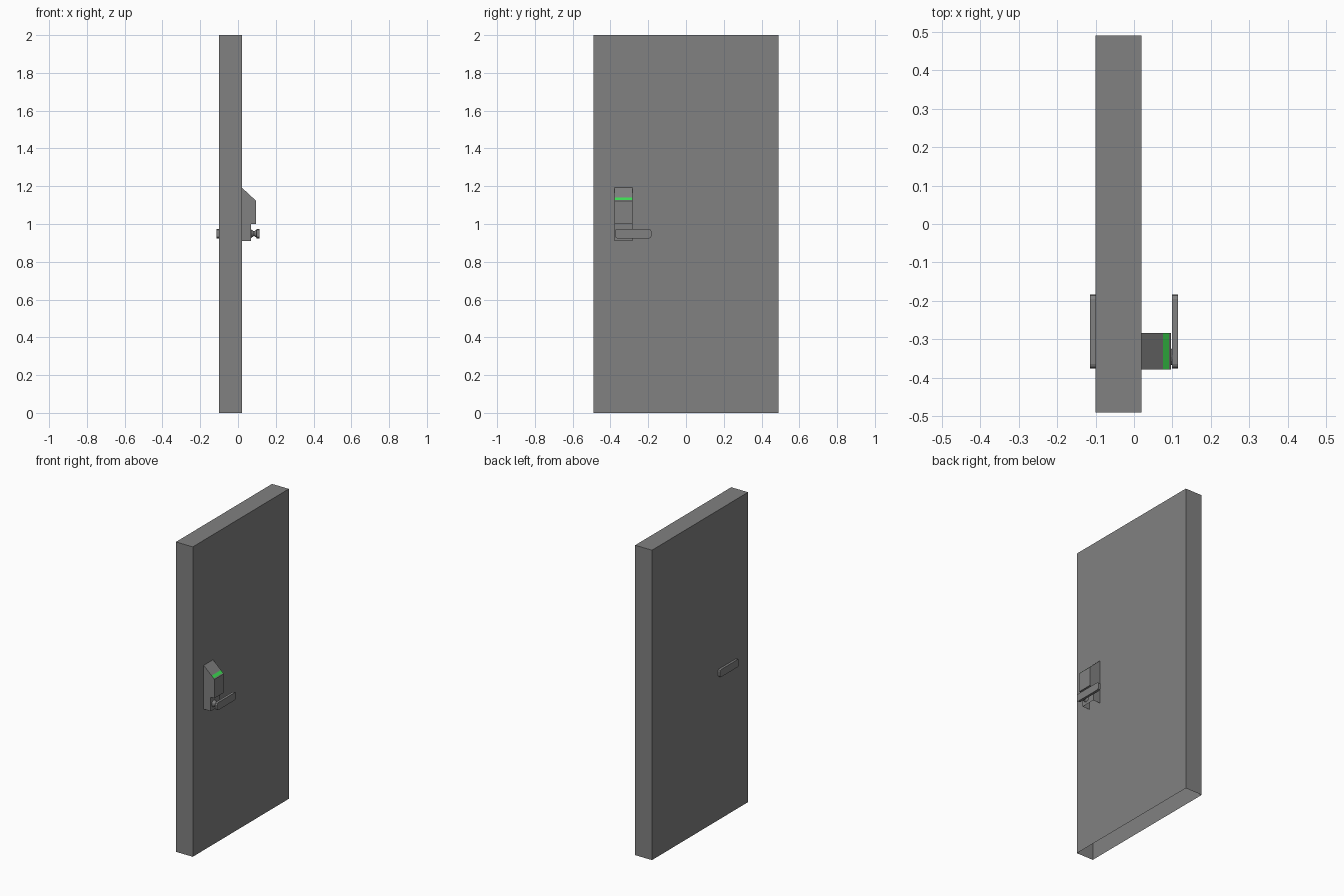
import bpy, bmesh, math
from mathutils import Matrix

if "Cube" in bpy.data.objects:
    bpy.data.objects.remove(bpy.data.objects["Cube"])


def material(name, rgb):
    m = bpy.data.materials.new(name)
    m.diffuse_color = (*rgb, 1.0)
    m.use_nodes = True
    m.node_tree.nodes["Principled BSDF"].inputs["Base Color"].default_value = m.diffuse_color
    return m


grey = material("door grey", (0.22, 0.22, 0.22))
green = material("indicator green", (0.05, 0.75, 0.09))


def finish(bm, name, mats):
    me = bpy.data.meshes.new(name)
    bm.to_mesh(me)
    bm.free()
    for m in mats:
        me.materials.append(m)
    ob = bpy.data.objects.new(name, me)
    bpy.context.collection.objects.link(ob)
    return ob


def box(lo, hi):
    bm = bmesh.new()
    bmesh.ops.create_cube(bm, size=1)
    for v in bm.verts:
        for i in range(3):
            v.co[i] = lo[i] if v.co[i] < 0 else hi[i]
    return bm


def delete_faces(bm, test):
    faces = [f for f in bm.faces if test(f)]
    bmesh.ops.delete(bm, geom=faces, context='FACES')


# Door slab, open underneath
bm = box((-0.1, -0.49, 0), (0.02, 0.49, 2))
delete_faces(bm, lambda f: f.normal.z < -0.9)
finish(bm, "door_slab", [grey])

# Lock housing: side profile in x/z, extruded across y
profile = [(0.02, 0.91), (0.07, 0.91), (0.07, 1.0), (0.096, 1.0), (0.096, 1.122),
           (0.091, 1.127), (0.076, 1.141), (0.02, 1.193)]
bm = bmesh.new()
cap = bm.faces.new([bm.verts.new((x, -0.378, z)) for x, z in profile])
ext = bmesh.ops.extrude_face_region(bm, geom=[cap], use_keep_orig=True)
for v in ext["geom"]:
    if isinstance(v, bmesh.types.BMVert):
        v.co.y = -0.283
bmesh.ops.recalc_face_normals(bm, faces=bm.faces)
# Green indicator strip on the sloped face
for f in bm.faces:
    c = f.calc_center_median()
    if f.normal.z > 0.3 and 0.077 < c.x < 0.09:
        f.material_index = 1
delete_faces(bm, lambda f: f.normal.x < -0.9 or
             (f.normal.z < -0.9 and f.calc_center_median().z < 0.92))
finish(bm, "lock_housing", [grey, green])


# Levers on both sides, with rounded corners
def lever(name, x0, x1):
    bm = box((x0, -0.376, 0.924), (x1, -0.183, 0.973))
    edges = [e for e in bm.edges if abs(e.verts[0].co.x - e.verts[1].co.x) > 0.001]
    bmesh.ops.bevel(bm, geom=edges, offset=0.012, segments=2, profile=0.5,
                    affect='EDGES')
    finish(bm, name, [grey])


lever("outer_lever", 0.099, 0.115)
lever("inner_lever", -0.115, -0.099)


# Flared spindle joining the outer lever to the housing
def spindle(name, x0, x1, r0, r1):
    bm = bmesh.new()
    mat = Matrix.Translation(((x0 + x1) / 2, -0.346, 0.949)) @ Matrix.Rotation(math.pi / 2, 4, 'Y')
    bmesh.ops.create_cone(bm, cap_ends=True, segments=12, radius1=r0, radius2=r1,
                          depth=x1 - x0, matrix=mat)
    finish(bm, name, [grey])


spindle("spindle_base", 0.07, 0.085, 0.022, 0.012)
spindle("spindle_neck", 0.085, 0.099, 0.012, 0.022)
